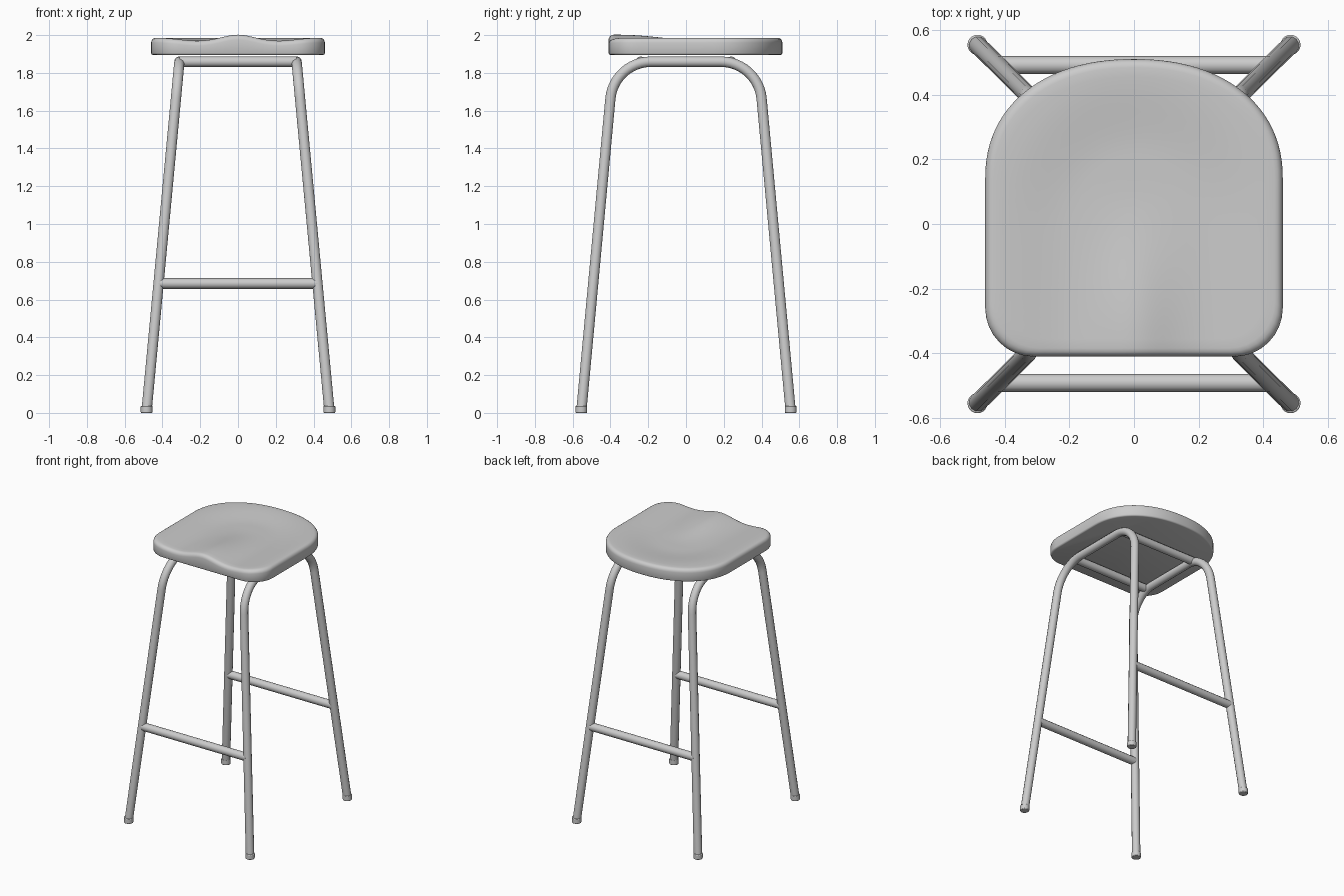
import bpy, bmesh, math
from mathutils import Vector

if "Cube" in bpy.data.objects:
    bpy.data.objects.remove(bpy.data.objects["Cube"])

TUBE = 0.028      # tube radius
TOP = 1.859       # centre height of the top frame


def smooth(a, b, v):
    t = max(0.0, min(1.0, (v - a) / (b - a)))
    return t * t * (3 - 2 * t)


def shade(obj, angle=40):
    bpy.ops.object.select_all(action='DESELECT')
    obj.select_set(True)
    bpy.context.view_layer.objects.active = obj
    bpy.ops.object.shade_smooth_by_angle(angle=math.radians(angle))


def tube(name, points, radius=TUBE):
    cu = bpy.data.curves.new(name, 'CURVE')
    cu.dimensions = '3D'
    cu.bevel_depth = radius
    cu.bevel_resolution = 4
    cu.use_fill_caps = True
    sp = cu.splines.new('POLY')
    sp.points.add(len(points) - 1)
    for p, co in zip(sp.points, points):
        p.co = (*co, 1)
    obj = bpy.data.objects.new(name, cu)
    bpy.context.collection.objects.link(obj)
    bpy.ops.object.select_all(action='DESELECT')
    obj.select_set(True)
    bpy.context.view_layer.objects.active = obj
    bpy.ops.object.convert(target='MESH')
    shade(bpy.context.object)


def leg_x(z):
    return 0.485 - 0.094 * z


def leg_y(z):
    return 0.555 - 0.093 * z


# Side arches: front leg, rounded bends, top rail and back leg in one tube
R = 0.215
turn = math.pi / 2 - math.atan(0.093)
y0 = leg_y(TOP) - R * math.tan(turn / 2)
half = [(y0 + R * math.sin(turn * i / 12), TOP - R + R * math.cos(turn * i / 12))
        for i in range(13)]
half.append((leg_y(0.015), 0.015))
path = [(-y, z) for y, z in reversed(half)] + half
for side, s in (("left", -1), ("right", 1)):
    tube(side + "_leg_arch", [(s * leg_x(z), y, z) for y, z in path])

# Cross bars under the seat and footrests
for end, s in (("front", -1), ("back", 1)):
    tube(end + "_top_bar", [(-0.31, s * 0.24, TOP), (0.31, s * 0.24, TOP)])
    x, y = leg_x(0.685), leg_y(0.685)
    tube(end + "_footrest", [(-x, s * y, 0.685), (x, s * y, 0.685)])

# Foot caps
for fy, sy in (("front", -1), ("back", 1)):
    for fx, sx in (("left", -1), ("right", 1)):
        bpy.ops.mesh.primitive_cylinder_add(vertices=20, radius=0.031, depth=0.037,
                                            location=(sx * 0.484, sy * 0.554, 0.0185))
        cap = bpy.context.object
        cap.name = f"{fy}_{fx}_foot_cap"
        bev = cap.modifiers.new("bevel", 'BEVEL')
        bev.width = 0.004
        bev.segments = 2
        shade(cap)


# Seat: squared front, round back, dished top with a raised front centre
def seat_top(x, y):
    q = math.hypot(x / 0.43, max(y, 0) / 0.48)
    dish = 0.018 * (1 - smooth(0.45, 1.0, q))
    pommel = 0.034 * math.exp(-(x / 0.12) ** 2) * (1 - smooth(-0.35, 0.12, y))
    return 1.986 - dish + pommel


right = [(0.31 * i / 12, -0.41) for i in range(12)]
for i in range(9):
    a = math.pi / 2 * i / 8
    right.append((0.31 + 0.15 * math.sin(a), -0.26 - 0.15 * math.cos(a)))
right += [(0.46, -0.26 + 0.4 * i / 6) for i in range(1, 6)]
for i in range(25):
    a = math.pi / 2 * i / 24
    c, s = max(0, math.cos(a)), math.sin(a)
    right.append((0.46 * c ** (2 / 2.2), 0.14 + 0.37 * s ** (2 / 2.2)))
outline = right + [(-x, y) for x, y in reversed(right[1:-1])]

bm = bmesh.new()
centre = Vector((0, 0.05))


def ring(scale, height):
    verts = []
    for p in outline:
        q = centre + (Vector(p) - centre) * scale
        verts.append(bm.verts.new((q.x, q.y, height(q.x, q.y))))
    return verts


rings = [ring(1 - d / 0.46, lambda x, y, z=z: z)
         for d, z in ((0.01, 1.895), (0.003, 1.898), (0, 1.905))]
rings += [ring(1 - d / 0.46, lambda x, y, k=k: seat_top(x, y) - k)
          for d, k in ((0, 0.026), (0.002, 0.016), (0.008, 0.007), (0.016, 0.002), (0.026, 0))]
rings += [ring(0.94 * (1 - i / 16), seat_top) for i in range(1, 16)]
n = len(outline)
for a, b in zip(rings, rings[1:]):
    for i in range(n):
        j = (i + 1) % n
        bm.faces.new((a[i], a[j], b[j], b[i]))
bm.faces.new(rings[0])
mid = bm.verts.new((*centre, seat_top(*centre)))
for i in range(n):
    bm.faces.new((rings[-1][i], rings[-1][(i + 1) % n], mid))
bmesh.ops.recalc_face_normals(bm, faces=bm.faces)
me = bpy.data.meshes.new("seat")
bm.to_mesh(me)
bm.free()
seat = bpy.data.objects.new("seat", me)
bpy.context.collection.objects.link(seat)
shade(seat, 50)
